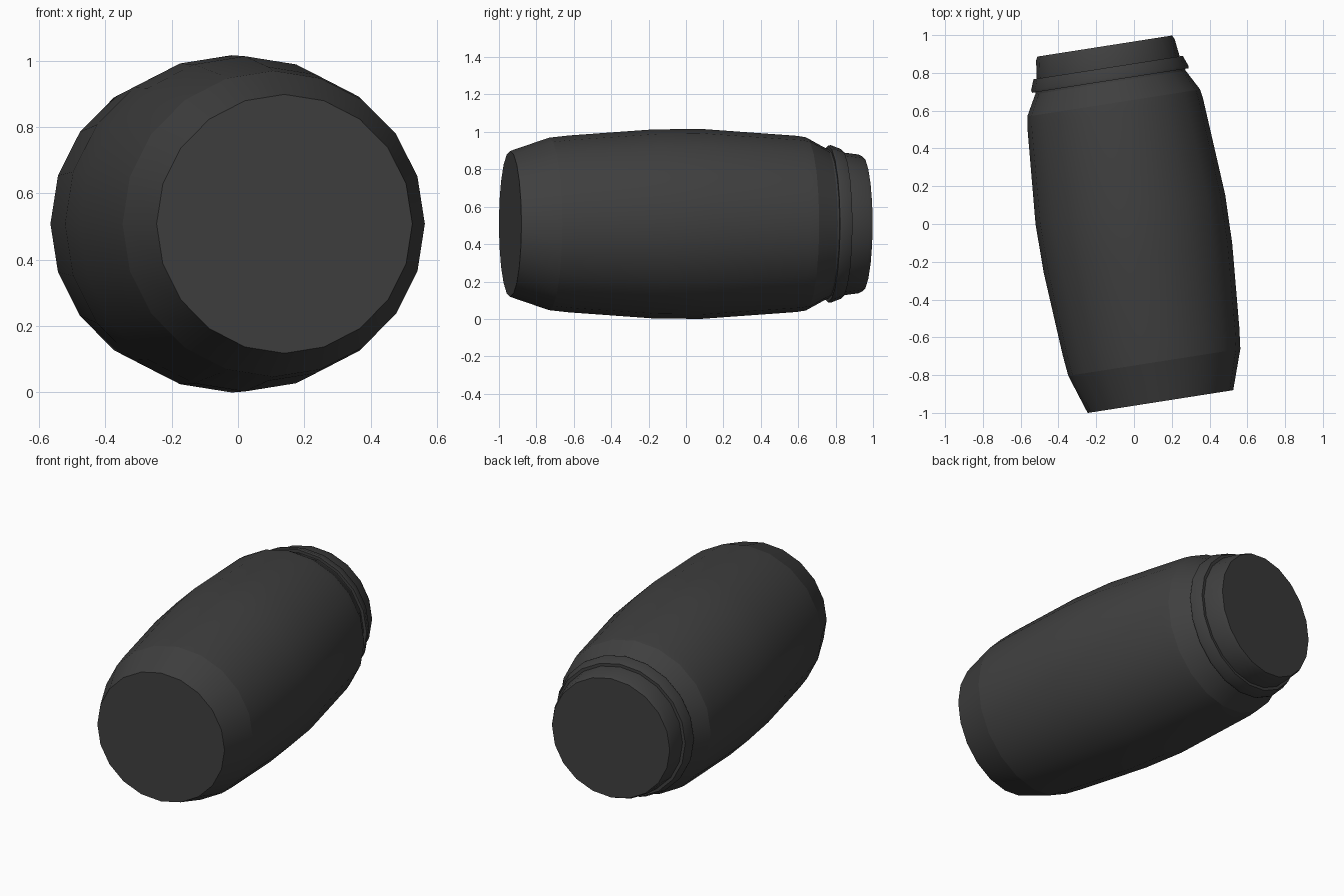
import bpy, bmesh, math
from mathutils import Matrix, Vector

cube = bpy.data.objects.get("Cube")
if cube:
    bpy.data.objects.remove(cube, do_unlink=True)

SIDES = 20
# The barrel lies down, turned slightly about the vertical
PLACE = (Matrix.Translation((0.14, -0.94, 0.508))
         @ Matrix.Rotation(math.radians(8.9), 4, "Z")
         @ Matrix.Rotation(math.radians(-90), 4, "X"))

charcoal = bpy.data.materials.new("charcoal plastic")
charcoal.use_nodes = True
COLOUR = (0.05, 0.05, 0.05, 1)
charcoal.diffuse_color = COLOUR
charcoal.node_tree.nodes["Principled BSDF"].inputs["Base Color"].default_value = COLOUR


def turned(name, profile, creases):
    """Closed turned solid from (distance along axis, radius) points."""
    bm = bmesh.new()
    rings = []
    for t, r in profile:
        angles = [math.tau * i / SIDES for i in range(SIDES)]
        rings.append([bm.verts.new((r * math.cos(a), r * math.sin(a), t)) for a in angles])
    for low, high in zip(rings, rings[1:]):
        for i in range(SIDES):
            j = (i + 1) % SIDES
            bm.faces.new((low[i], low[j], high[j], high[i])).smooth = True
    bm.faces.new(rings[0][::-1])
    bm.faces.new(rings[-1])
    # Sharp edges along the chosen rings
    for k in creases:
        for i in range(SIDES):
            bm.edges.get((rings[k][i], rings[k][(i + 1) % SIDES])).smooth = False
    bm.transform(PLACE)
    bmesh.ops.recalc_face_normals(bm, faces=bm.faces)
    mesh = bpy.data.meshes.new(name)
    bm.to_mesh(mesh)
    bm.free()
    mesh.materials.append(charcoal)
    obj = bpy.data.objects.new(name, mesh)
    bpy.context.collection.objects.link(obj)
    return obj


# Bulging body with a bevelled foot and a tapered shoulder
turned("barrel_body",
       [(0, 0.39), (0.21, 0.461), (0.32, 0.473), (0.77, 0.505), (1.03, 0.508),
        (1.55, 0.471), (1.6, 0.463), (1.71, 0.403), (1.76, 0.395)],
       (0, 1, 6, 7, 8))

# Raised band round the neck
turned("neck_band", [(1.72, 0.419), (1.735, 0.421), (1.79, 0.4)], (0, 2))

# Lid with a small rounded rim
turned("lid", [(1.76, 0.386), (1.8, 0.382), (1.885, 0.371), (1.905, 0.361)], (0, 3))
